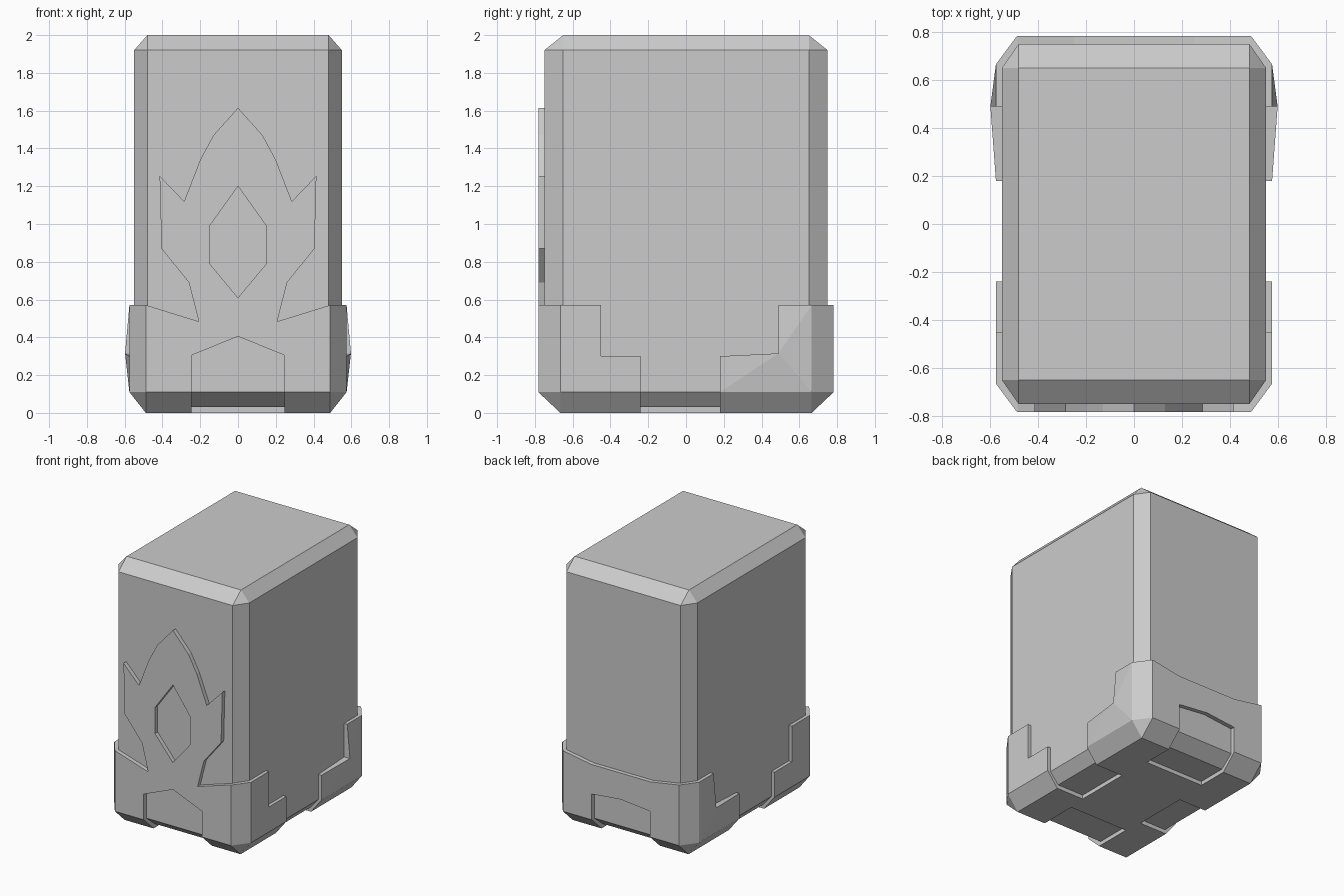
import bpy
import bmesh
from mathutils import Vector

cube = bpy.data.objects.get("Cube")
if cube:
    bpy.data.objects.remove(cube, do_unlink=True)

GREY = (0.6, 0.6, 0.6, 1)
grey = bpy.data.materials.new("plain grey")
grey.use_nodes = True
grey.diffuse_color = GREY
grey.node_tree.nodes["Principled BSDF"].inputs["Base Color"].default_value = GREY


def make_object(name, bm):
    bmesh.ops.recalc_face_normals(bm, faces=bm.faces)
    mesh = bpy.data.meshes.new(name)
    bm.to_mesh(mesh)
    bm.free()
    mesh.materials.append(grey)
    obj = bpy.data.objects.new(name, mesh)
    bpy.context.scene.collection.objects.link(obj)
    return obj


def chamfered_block(name, half, inset, rings, caps):
    """Eight-sided rings closed by smaller four-sided caps."""
    (a, b), (u, v) = half, inset
    bm = bmesh.new()
    for sx in (-1, 1):
        for sy in (-1, 1):
            for z in rings:
                bm.verts.new((sx * a, sy * v, z))
                bm.verts.new((sx * u, sy * b, z))
            for z in caps:
                bm.verts.new((sx * u, sy * v, z))
    bmesh.ops.convex_hull(bm, input=bm.verts)
    bmesh.ops.dissolve_limit(bm, angle_limit=0.01, verts=bm.verts, edges=bm.edges)
    return make_object(name, bm)


def prism(name, outline, axis, start, end):
    """Extrude an outline of (horizontal, z) points along x or y."""
    bm = bmesh.new()
    place = (lambda p: (start, p[0], p[1])) if axis == "x" else (lambda p: (p[0], start, p[1]))
    face = bm.faces.new([bm.verts.new(place(p)) for p in outline])
    new = bmesh.ops.extrude_face_region(bm, geom=[face])["geom"]
    shift = Vector((end - start, 0, 0) if axis == "x" else (0, end - start, 0))
    bmesh.ops.translate(bm, vec=shift, verts=[g for g in new if isinstance(g, bmesh.types.BMVert)])
    return make_object(name, bm)


def cut(obj, cutter):
    cutter.hide_render = True
    mod = obj.modifiers.new("cut", "BOOLEAN")
    mod.operation = "DIFFERENCE"
    mod.solver = "EXACT"
    mod.object = cutter
    bpy.context.view_layer.objects.active = obj
    bpy.ops.object.modifier_apply(modifier=mod.name)
    bpy.data.objects.remove(cutter, do_unlink=True)


def mirrored(half):
    """Complete a symmetric outline from its right half."""
    return half + [(-x, z) for x, z in reversed(half) if x != 0]


# Main body
chamfered_block("body", (0.55, 0.75), (0.48, 0.65), (0.11, 1.92), (0.03, 2.0))

# Armoured base shell
base = chamfered_block("base_shell", (0.575, 0.782), (0.488, 0.665), (0.11, 0.57), (0.0,))
bm = bmesh.new()
bm.from_mesh(base.data)
top = [v for v in bm.verts if v.co.z > 0.5]
bmesh.ops.contextual_create(bm, geom=top) if not any(f.normal.z > 0.9 for f in bm.faces) else None
bm.to_mesh(base.data)
bm.free()

# Stepped openings on both sides
side = [(-0.45, 0.7), (-0.45, 0.3), (-0.24, 0.3), (-0.24, -0.1),
        (0.18, -0.1), (0.18, 0.3), (0.49, 0.315), (0.49, 0.7)]
for s in (-1, 1):
    cut(base, prism("side_cutter", side, "x", s * 0.26, s * 0.8))

# Peaked openings and sloping rims at front and back
for s, peak, inner, rim in ((-1, 0.405, 0.38, (0.21, 0.485)), (1, 0.33, 0.43, (0.25, 0.53))):
    opening = mirrored([(0, peak), (0.245, 0.305), (0.245, -0.1)])
    cut(base, prism("opening_cutter", opening, "y", s * inner, s))
    slope = mirrored([(0.485, 0.7), (0.485, 0.57), rim])
    cut(base, prism("rim_cutter", slope, "y", s * 0.7, s))

# Slight outward bulge at the rear steps
bm = bmesh.new()
bm.from_mesh(base.data)
corners = [v for v in bm.verts
           if abs(v.co.x) > 0.57 and abs(v.co.y - 0.49) < 0.01 and abs(v.co.z - 0.315) < 0.01]
faces = {f for v in corners for f in v.link_faces}
bmesh.ops.triangulate(bm, faces=list(faces))
for v in corners:
    v.co.x *= 0.598 / abs(v.co.x)
bm.to_mesh(base.data)
bm.free()

# Raised flame plate with a pointed six-sided hole
flame = mirrored([(0, 1.615), (0.13, 1.47), (0.2, 1.34), (0.285, 1.12), (0.415, 1.255),
                  (0.405, 0.87), (0.26, 0.69), (0.208, 0.485)])
plate = prism("flame_plate", flame, "y", -0.782, -0.74)
hole = mirrored([(0, 1.2), (0.15, 0.99), (0.15, 0.79), (0, 0.61)])
cut(plate, prism("hole_cutter", hole, "y", -0.9, -0.6))
